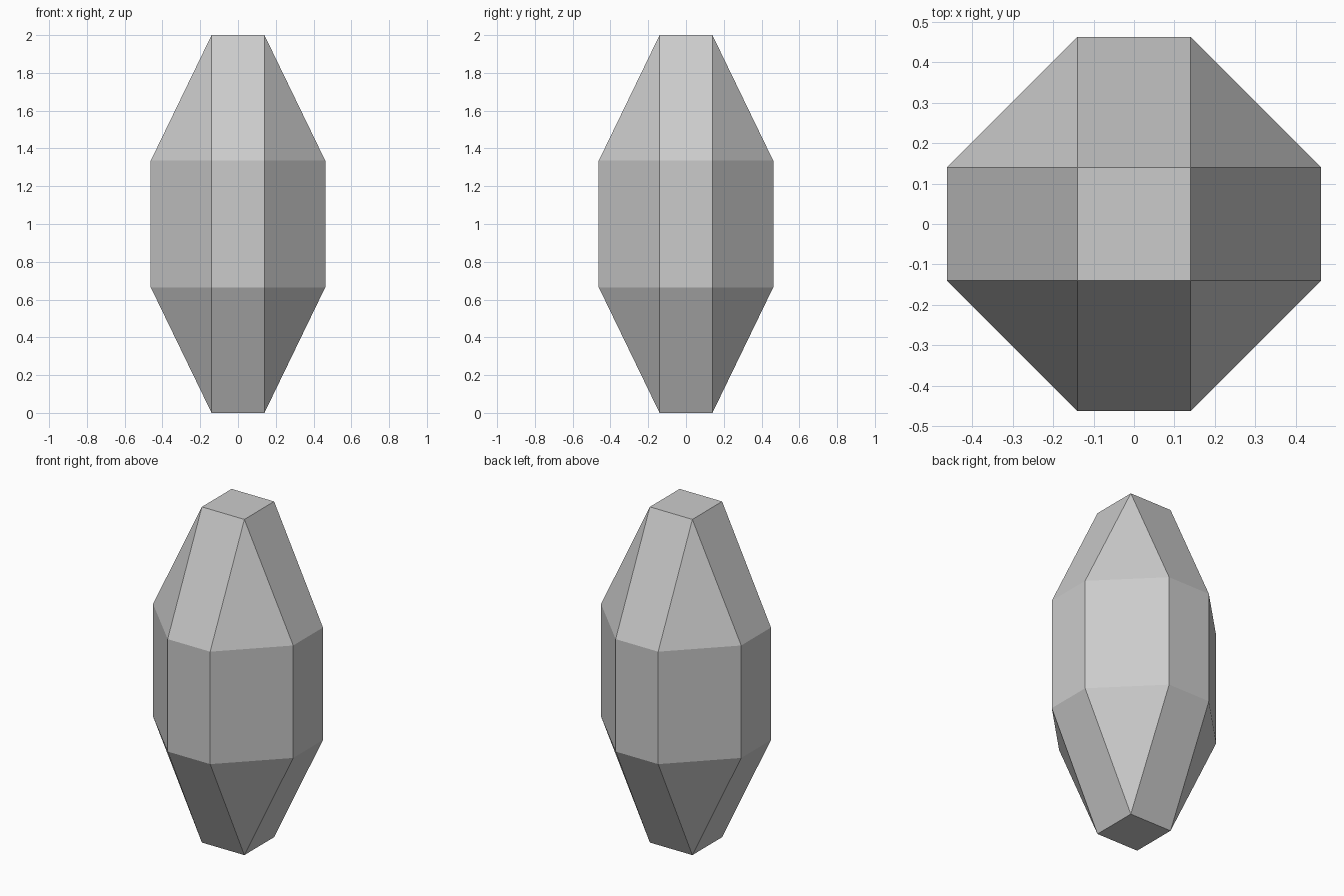
import bpy, bmesh
from math import radians

if "Cube" in bpy.data.objects:
    bpy.data.objects.remove(bpy.data.objects["Cube"])

INNER, OUTER = 0.14, 0.462          # half widths of flat caps and of the body
CAP_Z, BELT_Z = 1.0, 0.335          # half heights of caps and of the belt

bm = bmesh.new()
# corners of the square caps and the eight-sided belt, mirrored on all axes
for sx in (-1, 1):
    for sy in (-1, 1):
        for sz in (-1, 1):
            for x, y, z in ((INNER, INNER, CAP_Z),
                            (INNER, OUTER, BELT_Z),
                            (OUTER, INNER, BELT_Z)):
                bm.verts.new((sx * x, sy * y, 1 + sz * z))

# skin the corners and merge flat triangles into clean panels
bmesh.ops.convex_hull(bm, input=bm.verts[:])
bmesh.ops.dissolve_limit(bm, angle_limit=radians(1), verts=bm.verts[:], edges=bm.edges[:])
bmesh.ops.recalc_face_normals(bm, faces=bm.faces[:])

mesh = bpy.data.meshes.new("faceted_crystal")
bm.to_mesh(mesh)
bm.free()
bpy.context.collection.objects.link(bpy.data.objects.new("faceted_crystal", mesh))
